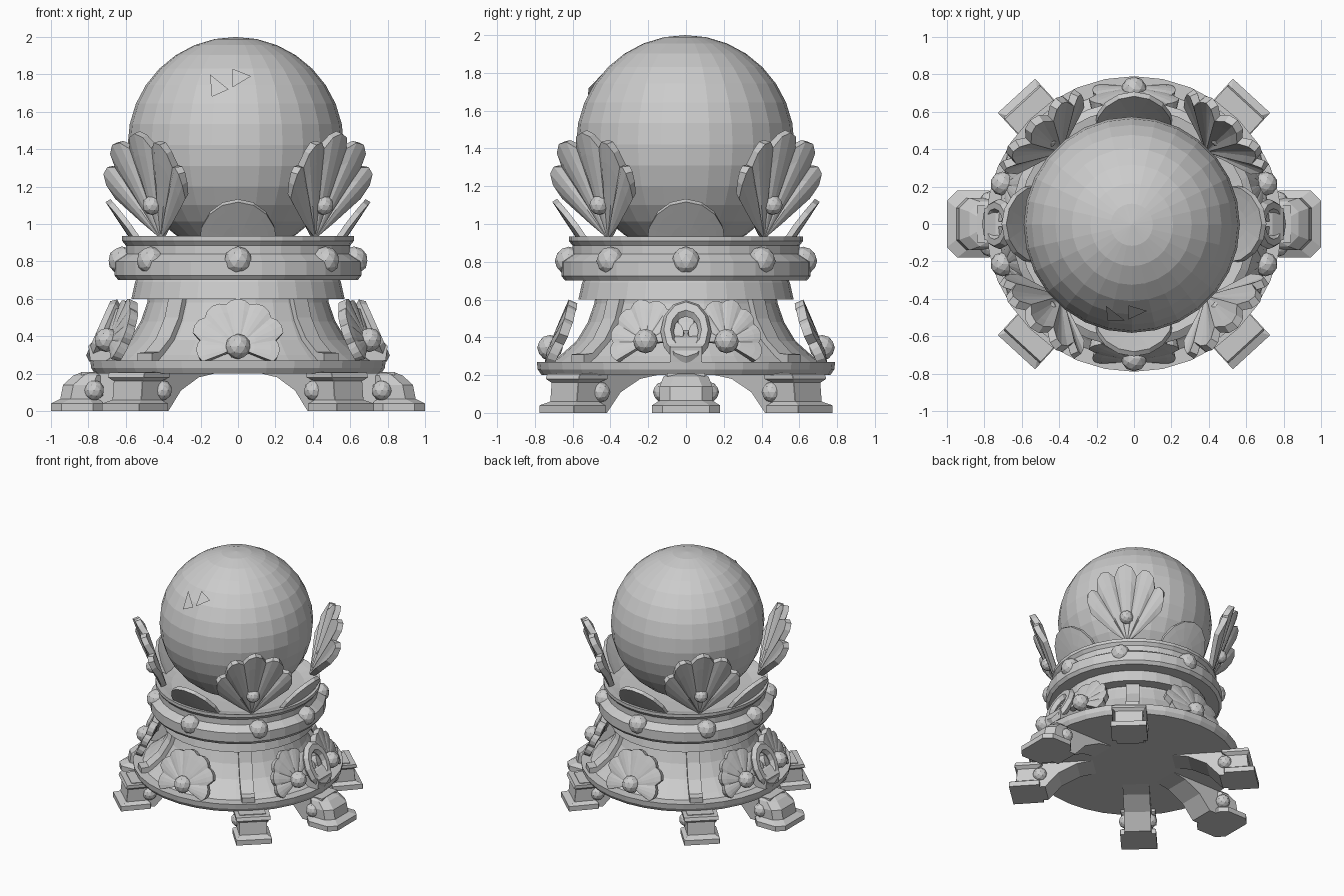
import bpy, bmesh
from math import sin, cos, radians
from mathutils import Vector, Matrix

if "Cube" in bpy.data.objects:
    bpy.data.objects.remove(bpy.data.objects["Cube"])


def finish(name, bm):
    bmesh.ops.recalc_face_normals(bm, faces=bm.faces)
    me = bpy.data.meshes.new(name)
    bm.to_mesh(me)
    bm.free()
    ob = bpy.data.objects.new(name, me)
    bpy.context.collection.objects.link(ob)
    return ob


def P(az, r, t, z):
    """Point at azimuth az (degrees): r outward, t sideways, z up."""
    a = radians(az)
    return Vector((r * cos(a) - t * sin(a), r * sin(a) + t * cos(a), z))


def quads(az):
    return [az, 180 - az, 180 + az, 360 - az]


def bridge(bm, loops):
    """Skin a stack of closed vertex loops and cap both ends."""
    n = len(loops[0])
    for a, b in zip(loops, loops[1:]):
        for i in range(n):
            j = (i + 1) % n
            bm.faces.new((a[i], a[j], b[j], b[i]))
    bm.faces.new(loops[0])
    bm.faces.new(loops[-1])


def lathe(name, prof, n=32):
    bm = bmesh.new()
    bridge(bm, [[bm.verts.new(P(360 * i / n, r, 0, z)) for i in range(n)] for r, z in prof])
    return finish(name, bm)


def slab(name, az, prof, w):
    """Radial side profile extruded to half width w."""
    bm = bmesh.new()
    bridge(bm, [[bm.verts.new(P(az, r, t, z)) for r, z in prof] for t in (-w, w)])
    return finish(name, bm)


def foot(name, az, rings, c):
    """Stack of chamfered rectangles: (z, inner r, outer r, half width)."""
    bm = bmesh.new()
    loops = []
    for z, r0, r1, w in rings:
        pts = [(r0, w - c), (r0 + c, w), (r1 - c, w), (r1, w - c),
               (r1, c - w), (r1 - c, -w), (r0 + c, -w), (r0, c - w)]
        loops.append([bm.verts.new(P(az, r, t, z)) for r, t in pts])
    bridge(bm, loops)
    return finish(name, bm)


def gem(name, az, r, t, z, size):
    bm = bmesh.new()
    bmesh.ops.create_icosphere(bm, subdivisions=2, radius=size,
                               matrix=Matrix.Translation(P(az, r, t, z)))
    return finish(name, bm)


def shell(name, az, r0, z0, slope, spread, lobes, rim, notch, bulge, curve, thick, tilt=0.0):
    """Scalloped fan standing on (r0, z0); slope = outward run per unit height."""
    bm = bmesh.new()
    n = lobes * 4
    centre = bm.verts.new(P(az, r0, 0, z0))
    rows = []
    for f in (0.4, 0.8, 1.0):
        row = []
        for i in range(n + 1):
            a = -spread + 2 * spread * i / n
            e = (2 * ((i % 4) / 4) - 1) ** 2
            rho = f * rim(a) * (1 - notch * e)
            t, h = rho * sin(a + tilt), rho * cos(a + tilt)
            r = r0 + slope * h + bulge * (1 - e) * min(1, 1.6 * f) - curve * t * t
            row.append(bm.verts.new(P(az, r, t, z0 + h)))
        rows.append(row)
    for i in range(n):
        bm.faces.new((centre, rows[0][i], rows[0][i + 1]))
        for a, b in zip(rows, rows[1:]):
            bm.faces.new((a[i], b[i], b[i + 1], a[i + 1]))
    ob = finish(name, bm)
    m = ob.modifiers.new("thickness", 'SOLIDIFY')
    m.thickness = thick
    m.offset = 0
    return ob


# Glass ball with two small glint triangles
bm = bmesh.new()
bmesh.ops.create_uvsphere(bm, u_segments=28, v_segments=16, radius=0.578,
                          matrix=Matrix.Translation((-.012, -.004, 1.422)))
finish("ball", bm)
bm = bmesh.new()
for tri in (((-.15, 1.80), (-.14, 1.68), (-.05, 1.72)), ((-.03, 1.83), (.07, 1.79), (-.03, 1.73))):
    vs = []
    for x, z in tri:
        y = -(0.597 ** 2 - x * x - (z - 1.422) ** 2) ** 0.5
        vs.append(bm.verts.new((x, y, z)))
    bm.faces.new(vs)
finish("ball_glints", bm)

# Turned parts: collar, neck, flared base with rim
lathe("collar", [(.33, .90), (.50, .905), (.57, .925), (.62, .935), (.62, .91), (.60, .885),
                 (.60, .84), (.66, .80), (.66, .725), (.64, .70), (.5, .70)])
lathe("neck", [(.54, .71), (.55, .69), (.57, .60), (.45, .60)])
lathe("flared_base", [(.48, .62), (.485, .58), (.52, .48), (.58, .38), (.67, .30), (.72, .265)])
lathe("base_rim", [(.6, .27), (.79, .27), (.785, .23), (.765, .20)])

# Collar beads
for az in (0, 90, 180, 270):
    gem("collar_bead", az, .62, 0, .805, .075)
for az in quads(40.5):
    gem("collar_bead", az, .615, 0, .805, .075)

# Crown: four large lobed petals, four small ones
for az in quads(45):
    shell("large_petal", az, .565, .93, .31, radians(50), 5,
          lambda a: .56 * cos(a) ** 0.85, .12, .025, -.2, .045)
    gem("petal_gem", az, .65, 0, 1.10, .052)
for az in (0, 90, 180, 270):
    shell("small_petal", az, .56, .92, .66, radians(95), 2,
          lambda a: .205, 0, 0, .6, .03)

# Base ribs on the diagonals
for az in quads(49):
    slab("base_rib", az, [(.40, .60), (.51, .60), (.54, .50), (.61, .39), (.70, .315),
                          (.76, .31), (.76, .265), (.60, .265)], .05)

# Scallop shells with gems on the base
for az in (90, 270):
    shell("base_shell", az, .705, .335, -.45, radians(112), 7,
          lambda a: .255 if abs(a) < 1.3 else .22, .09, .008, .5, .05)
    gem("shell_gem", az, .72, 0, .345, .068)
for az, lean in ((17, .3), (163, -.3), (197, .3), (343, -.3)):
    shell("side_shell", az, .70, .37, -.45, radians(105), 7,
          lambda a: .23 - .03 * abs(sin(a)), .09, .008, .5, .05, lean)
    gem("shell_gem", az, .735, 0, .38, .065)

# Arched niche with a small tongue block above each side foot
for s, az in ((1, 0), (-1, 180)):
    bpy.ops.mesh.primitive_torus_add(major_segments=12, minor_segments=6, major_radius=.10,
                                     minor_radius=.035, location=(s * .72, 0, .43),
                                     rotation=(0, s * radians(66), 0))
    ob = bpy.context.object
    ob.name = "side_arch"
    ob.scale = (1.35, 1, 1)
    slab("side_block", az, [(.55, .27), (.79, .27), (.80, .35), (.74, .40), (.62, .44)], .085)

# Legs: arched strut, foot and side gems
def leg(name, az, rings, chamfer, gem_r, gem_w):
    slab(name + "_leg", az, [(.24, .21), (.42, .18), (.56, .11), (.66, .0), (.84, .0),
                             (.84, .21)], .10)
    foot(name + "_foot", az, rings, chamfer)
    for t in (-gem_w, gem_w):
        gem(name + "_leg_gem", az, gem_r, t, .11, .055)

for az in quads(47.5):
    leg("diagonal", az, [(0, .70, .93, .135), (.04, .70, .93, .135), (.06, .72, .88, .105),
                         (.16, .72, .87, .105), (.18, .68, .89, .13), (.205, .68, .88, .13)],
        .002, .70, .09)
for az in (0, 180):
    leg("side", az, [(0, .72, 1.0, .18), (.04, .72, 1.0, .18), (.065, .74, .95, .14),
                     (.14, .72, .935, .14), (.19, .70, .88, .12), (.21, .70, .83, .09)],
        .055, .77, .12)
